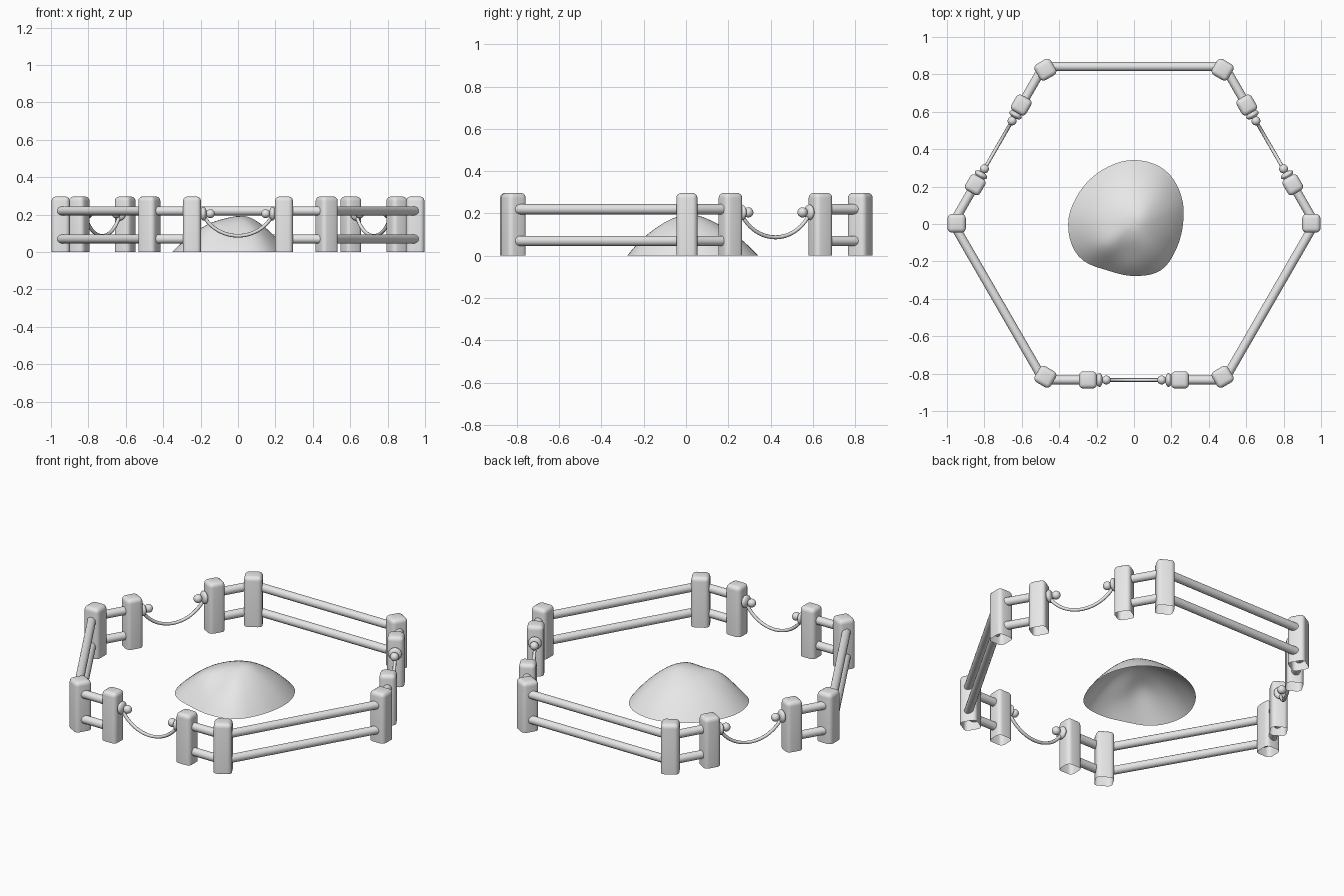
import bpy, bmesh, math
from mathutils import Vector, Matrix

if "Cube" in bpy.data.objects:
    bpy.data.objects.remove(bpy.data.objects["Cube"])

CY = 0.004                      # centre of the hexagon
APOTHEM, CORNER_R = 0.838, 0.948
POST_H, GATE_X = 0.297, 0.246

grey = bpy.data.materials.new("stone grey")
grey.diffuse_color = (0.8, 0.8, 0.8, 1)
grey.use_nodes = True
grey.node_tree.nodes["Principled BSDF"].inputs["Base Color"].default_value = grey.diffuse_color


def finish(name, bm, matrix=None, angle=50):
    mesh = bpy.data.meshes.new(name)
    bm.to_mesh(mesh)
    bm.free()
    mesh.materials.append(grey)
    ob = bpy.data.objects.new(name, mesh)
    bpy.context.collection.objects.link(ob)
    if matrix:
        ob.matrix_world = matrix
    bpy.ops.object.select_all(action='DESELECT')
    ob.select_set(True)
    bpy.context.view_layer.objects.active = ob
    bpy.ops.object.shade_smooth_by_angle(angle=math.radians(angle))
    return ob


def post(name, matrix, w, d):
    """Rounded square post, open underneath."""
    bm = bmesh.new()
    bmesh.ops.create_cube(bm, size=1, matrix=Matrix.Translation((0, 0, POST_H / 2))
                          @ Matrix.Diagonal((w, d, POST_H, 1)))
    bottom = [f for f in bm.faces if f.normal.z < -0.5]
    bmesh.ops.delete(bm, geom=bottom, context='FACES_ONLY')
    edges = [e for e in bm.edges if any(v.co.z > 0.1 for v in e.verts)]
    bmesh.ops.bevel(bm, geom=edges, offset=0.024, segments=4, profile=0.5, affect='EDGES')
    finish(name, bm, matrix)


def bar(bm, x0, x1, z, r, sides=16):
    """Round bar along local x."""
    m = Matrix.Translation(((x0 + x1) / 2, 0, z)) @ Matrix.Rotation(math.pi / 2, 4, 'Y')
    bmesh.ops.create_cone(bm, cap_ends=True, segments=sides, radius1=r, radius2=r,
                          depth=x1 - x0, matrix=m)


def ball(bm, x, z, sx, sr):
    m = Matrix.Translation((x, 0, z)) @ Matrix.Diagonal((sx, sr, sr, 1))
    bmesh.ops.create_uvsphere(bm, u_segments=18, v_segments=12, radius=1, matrix=m)


def rope(matrix):
    """Hanging arc between the two gate knobs."""
    cu = bpy.data.curves.new("gate_rope", 'CURVE')
    cu.dimensions = '3D'
    cu.bevel_depth, cu.bevel_resolution, cu.use_fill_caps = 0.0095, 2, True
    half, top, low = 0.185, 0.195, 0.087
    sag = top - low
    rad = (half * half + sag * sag) / (2 * sag)
    a = math.asin(half / rad)
    n = 24
    sp = cu.splines.new('POLY')
    sp.points.add(n)
    for i, p in enumerate(sp.points):
        t = a * (2 * i / n - 1)
        p.co = (rad * math.sin(t), 0, low + rad * (1 - math.cos(t)), 1)
    cu.materials.append(grey)
    ob = bpy.data.objects.new("gate_rope", cu)
    bpy.context.collection.objects.link(ob)
    ob.matrix_world = matrix


# Six sides: local x runs along the side, local -y points outward
for k in range(6):
    rot = Matrix.Rotation(k * math.pi / 3, 4, 'Z')
    centre = Matrix.Translation((0, CY, 0))
    side = centre @ rot @ Matrix.Translation((0, -APOTHEM, 0))

    # corner post, facing radially
    post("corner_post", centre @ rot @ Matrix.Translation((CORNER_R, 0, 0)), 0.098, 0.1)

    gated = k % 2 == 0
    spans = [(-0.472, -GATE_X), (GATE_X, 0.472)] if gated else [(-0.472, 0.472)]
    bm = bmesh.new()
    for z in (0.07, 0.22):
        for x0, x1 in spans:
            bar(bm, x0, x1, z, 0.024)
    finish("rails", bm, side)

    if gated:
        for s in (-1, 1):
            post("gate_post", side @ Matrix.Translation((s * GATE_X, 0, 0)), 0.096, 0.092)
            bm = bmesh.new()
            ball(bm, s * 0.185, 0.205, 0.018, 0.037)      # flange
            bar(bm, *sorted((s * 0.2, s * 0.15)), 0.205, 0.01, 10)
            ball(bm, s * 0.148, 0.205, 0.024, 0.024)      # knob
            finish("gate_knob", bm, side)
        rope(side)

# Mound: uneven outline, domed, open underneath
RADII = [.262, .293, .332, .342, .335, .338, .352, .343, .286, .278, .286, .262]


def outline(a):
    f = a / (2 * math.pi) * 12
    i = int(f)
    t = f - i
    p0, p1, p2, p3 = (RADII[(i + j) % 12] for j in (-1, 0, 1, 2))
    return p1 + 0.5 * t * (p2 - p0 + t * (2 * p0 - 5 * p1 + 4 * p2 - p3
                                         + t * (3 * (p1 - p2) + p3 - p0)))


def bump(x, y, cx, cy, w):
    return math.exp(-((x - cx) ** 2 + (y - cy) ** 2) / w ** 2)


bm = bmesh.new()
N, RINGS = 60, 14
rings = []
for j in range(1, RINGS + 1):
    t = j / RINGS
    ring = []
    for i in range(N):
        a = 2 * math.pi * i / N
        r = outline(a) * t
        x, y = r * math.cos(a), r * math.sin(a)
        z = 0.185 * (1 - t * t) + (1 - t ** 4) * (
            0.012 * bump(x, y, 0.04, 0.04, 0.08)
            + 0.018 * bump(x, y, -0.15, -0.13, 0.08)
            - 0.012 * bump(x, y, -0.03, -0.16, 0.07))
        ring.append(bm.verts.new((x, y, z)))
    rings.append(ring)
peak = bm.verts.new((0, 0, 0.191))
for i in range(N):
    k = (i + 1) % N
    bm.faces.new((peak, rings[0][i], rings[0][k]))
    for a, b in zip(rings, rings[1:]):
        bm.faces.new((a[i], b[i], b[k], a[k]))
finish("mound", bm, None, 80)
